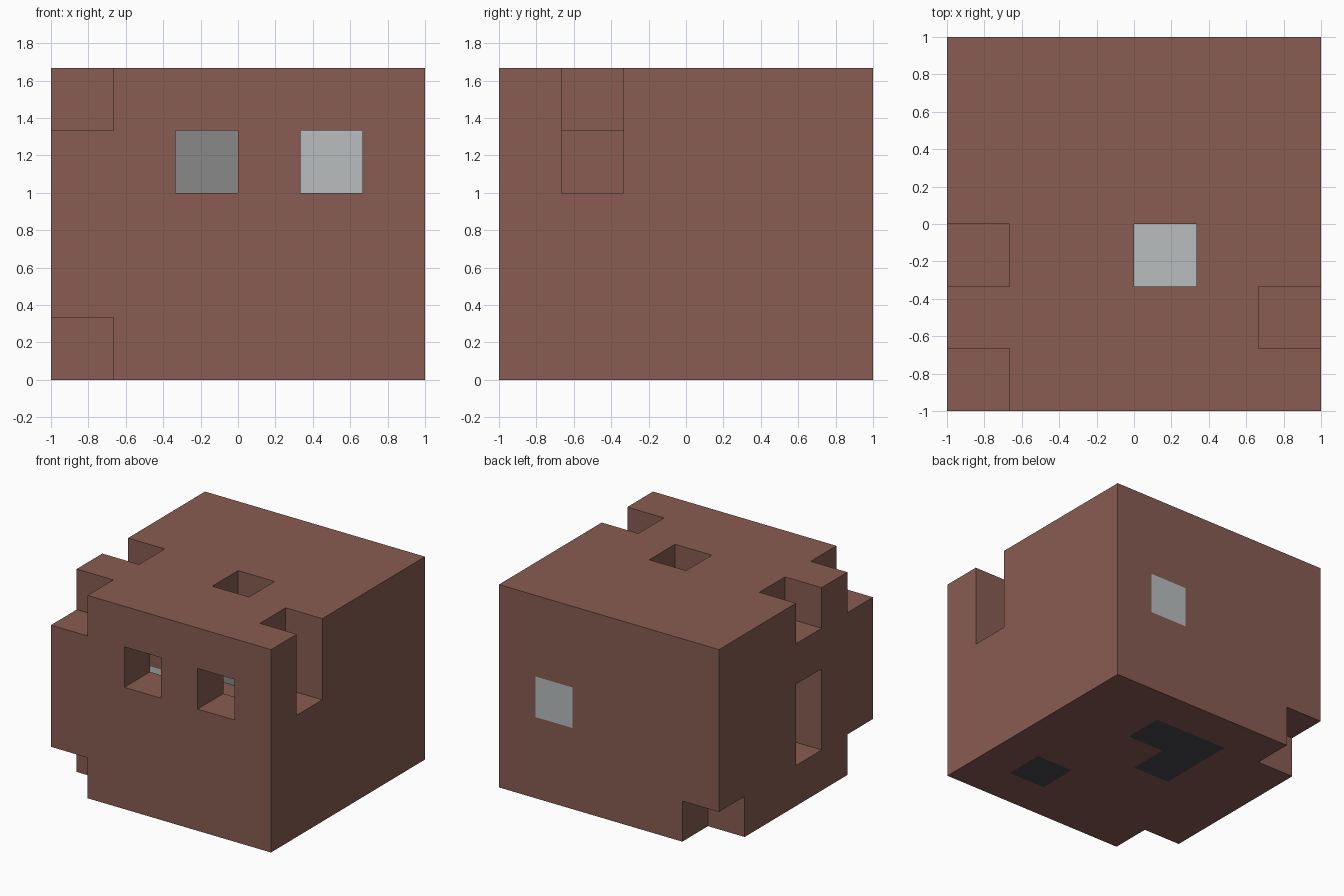
import bpy, bmesh
from mathutils import Vector

cube = bpy.data.objects.get("Cube")
if cube:
    bpy.data.objects.remove(cube, do_unlink=True)


def make_material(name, rgb):
    mat = bpy.data.materials.new(name)
    mat.use_nodes = True
    mat.diffuse_color = (*rgb, 1)
    bsdf = mat.node_tree.nodes["Principled BSDF"]
    bsdf.inputs["Base Color"].default_value = (*rgb, 1)
    bsdf.inputs["Roughness"].default_value = 0.9
    return mat


materials = [
    make_material("reddish_brown", (0.246, 0.107, 0.084)),
    make_material("light_grey", (0.485, 0.51, 0.52)),
    make_material("mid_grey", (0.246, 0.246, 0.246)),
    make_material("charcoal", (0.067, 0.06, 0.075)),
]
BROWN, LIGHT, MID, DARK = range(4)

# Block size in cells, and the cell size
NX, NY, NZ = 6, 6, 5
UNIT = 1 / 3

# Walls one cell thick around a hollow core
cells = {(i, j, k) for i in range(NX) for j in range(NY) for k in range(NZ)
         if i in (0, NX - 1) or j in (0, NY - 1) or k in (0, NZ - 1)}

# Openings and missing edge cells
cells -= {(2, 0, 3), (4, 0, 3)}               # front windows
cells -= {(3, 2, 4)}                          # roof opening
cells -= {(5, 1, 3), (5, 1, 4)}               # slot in the +x wall
cells -= {(0, 2, 1), (0, 2, 2)}               # slit in the -x wall
cells -= {(0, 2, 4), (0, 0, 4)}               # top notches
cells -= {(0, 0, 0), (0, 5, 0)}               # bottom corner notches

# Cells that differ in colour, and single inner faces that do
cell_colour = {(4, 5, 2): LIGHT}
for cell in [(4, 1, 0), (3, 4, 0), (2, 4, 0), (2, 3, 0)]:
    cell_colour[cell] = DARK
FRONT, UP = (0, -1, 0), (0, 0, 1)
face_colour = {
    ((2, 5, 3), FRONT): MID,
    ((4, 5, 3), FRONT): LIGHT,
    ((1, 5, 1), FRONT): MID,
    ((0, 3, 1), FRONT): LIGHT,
    ((3, 2, 0), UP): LIGHT,
}

# One square for every exposed cell side
bm = bmesh.new()
origin = Vector((-NX / 2, -NY / 2, 0))
for cell in sorted(cells):
    centre = Vector(cell) + Vector((0.5, 0.5, 0.5)) + origin
    for axis in range(3):
        for sign in (-1, 1):
            normal = Vector((0, 0, 0))
            normal[axis] = sign
            side = tuple(int(n) for n in normal)
            if tuple(c + s for c, s in zip(cell, side)) in cells:
                continue
            u = Vector((0, 0, 0))
            u[(axis + 1) % 3] = 0.5
            v = normal.cross(u)
            mid = centre + normal / 2
            corners = [mid - u - v, mid + u - v, mid + u + v, mid - u + v]
            face = bm.faces.new([bm.verts.new(p * UNIT) for p in corners])
            face.material_index = face_colour.get(
                (cell, side), cell_colour.get(cell, BROWN))
bmesh.ops.remove_doubles(bm, verts=bm.verts[:], dist=0.001)

mesh = bpy.data.meshes.new("hollow_block")
bm.to_mesh(mesh)
bm.free()
for mat in materials:
    mesh.materials.append(mat)
block = bpy.data.objects.new("hollow_block", mesh)
bpy.context.scene.collection.objects.link(block)
